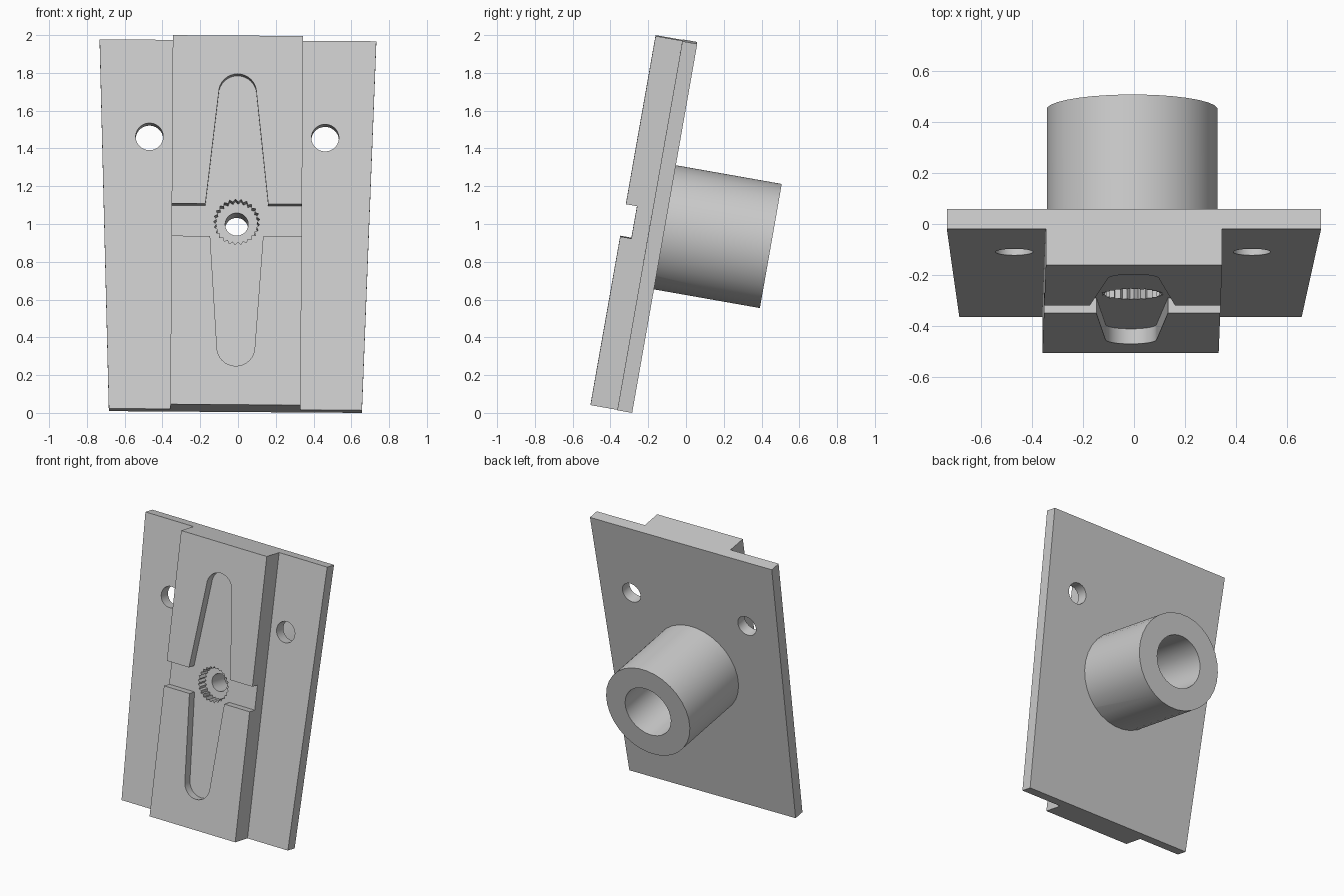
import bpy, bmesh, math
from mathutils import Matrix

if "Cube" in bpy.data.objects:
    bpy.data.objects.remove(bpy.data.objects["Cube"])

LENGTH = 1.984      # plate height along its own slope
MID = 0.993         # height of the hub axis
PLATE, FRONT = 0.08, 0.224
FLOOR = FRONT - 0.06

grey = bpy.data.materials.new("plain grey")
grey.use_nodes = True
colour = (0.6, 0.6, 0.6, 1)
grey.diffuse_color = colour
grey.node_tree.nodes["Principled BSDF"].inputs["Base Color"].default_value = colour


def prism(name, outline, back, front):
    """Extrude an (x, z) outline from depth back to depth front (towards -y)."""
    bm = bmesh.new()
    face = bm.faces.new([bm.verts.new((x, -back, z)) for x, z in outline])
    new = bmesh.ops.extrude_face_region(bm, geom=[face])["geom"]
    moved = [v for v in new if isinstance(v, bmesh.types.BMVert)]
    bmesh.ops.translate(bm, verts=moved, vec=(0, back - front, 0))
    bmesh.ops.recalc_face_normals(bm, faces=bm.faces)
    mesh = bpy.data.meshes.new(name)
    bm.to_mesh(mesh)
    bm.free()
    mesh.materials.append(grey)
    obj = bpy.data.objects.new(name, mesh)
    bpy.context.collection.objects.link(obj)
    return obj


def box(half, low, high):
    return [(-half, low), (half, low), (half, high), (-half, high)]


def circle(x, z, radius, sides=32):
    steps = [math.tau * (i + 0.5) / sides for i in range(sides)]
    return [(x + radius * math.cos(a), z + radius * math.sin(a)) for a in steps]


def arm(side, root):
    """Tapered arm with a rounded tip, pointing up (1) or down (-1)."""
    tip, radius = 0.685, 0.1
    arc = [math.pi * i / 16 for i in range(17)]
    points = [(root, 0)]
    points += [(radius * math.cos(a), tip + radius * math.sin(a)) for a in arc]
    points += [(-root, 0)]
    return [(x, MID + side * z) for x, z in points]


def combine(body, tool, operation):
    mod = body.modifiers.new(operation.lower(), "BOOLEAN")
    mod.operation = operation
    mod.solver = "EXACT"
    mod.object = tool
    bpy.context.view_layer.objects.active = body
    bpy.ops.object.modifier_apply(modifier=mod.name)
    bpy.data.objects.remove(tool)


# Tapered back plate, raised block and rear hub
body = prism("tilted_mounting_plate",
             [(-0.67, 0), (0.67, 0), (0.7325, LENGTH), (-0.7325, LENGTH)], 0, PLATE)
combine(body, prism("raised_block", box(0.345, 0, LENGTH), 0.04, FRONT), "UNION")
combine(body, prism("rear_hub", circle(0, MID, 0.335), -0.57, 0.04), "UNION")

# Cross groove and the two arm pockets
cutters = [prism("groove_cutter", box(0.5, MID - 0.087, MID + 0.087), FLOOR, 0.3)]
for side, root in ((1, 0.176), (-1, 0.146)):
    cutters.append(prism("arm_cutter", arm(side, root), FLOOR, 0.3))

# Toothed socket
teeth = 25
socket = []
for i in range(teeth * 2):
    a = math.tau * i / (teeth * 2)
    r = 0.123 if i % 2 else 0.108
    socket.append((r * math.cos(a), MID + r * math.sin(a)))
cutters.append(prism("socket_cutter", socket, 0.09, 0.3))

# Centre screw hole, rear bore and the pair of mounting holes
cutters.append(prism("screw_hole_cutter", circle(0, MID, 0.061), -0.2, 0.3))
cutters.append(prism("bore_cutter", circle(0, MID, 0.183), -0.7, -0.06))
for side in (-1, 1):
    cutters.append(prism("mount_hole_cutter",
                         circle(side * 0.465, 1.463, 0.073), -0.02, 0.3))
for cutter in cutters:
    cutter.hide_render = True
    combine(body, cutter, "DIFFERENCE")

# Lean the plate back and set it on the ground
lean = Matrix.Rotation(math.radians(-10), 4, "X")
roll = Matrix.Rotation(math.radians(0.4), 4, "Y")
body.data.transform(Matrix.Translation((-0.0139, -0.285, 0.0047)) @ roll @ lean)

bpy.ops.object.select_all(action="DESELECT")
body.select_set(True)
bpy.context.view_layer.objects.active = body
bpy.ops.object.shade_smooth_by_angle(angle=math.radians(30))
